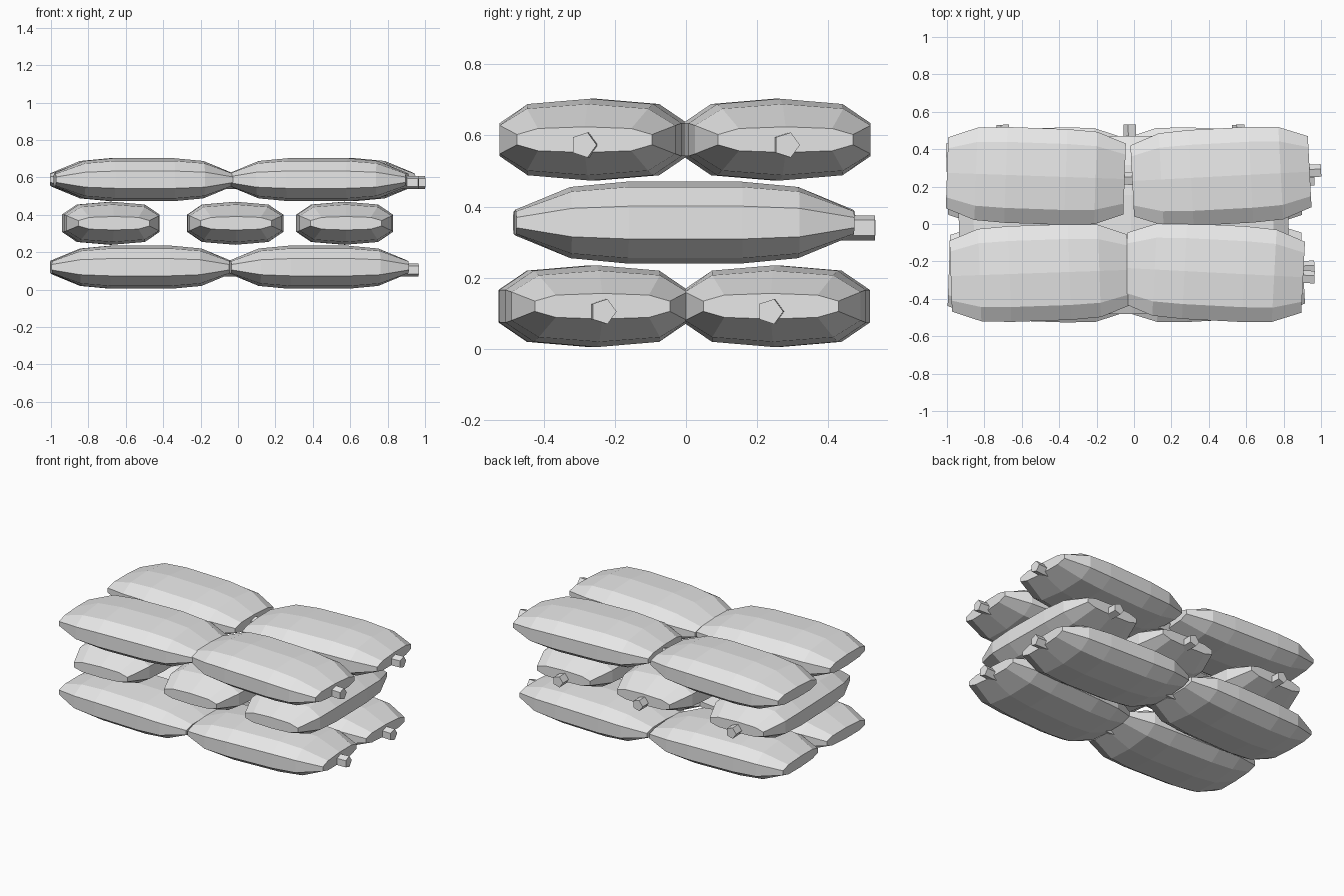
import bpy
import bmesh
from math import radians, cos, sin, pi
from mathutils import Matrix

cube = bpy.data.objects.get("Cube")
if cube:
    bpy.data.objects.remove(cube, do_unlink=True)

cloth = bpy.data.materials.new("pale_grey_cloth")
cloth.use_nodes = True
cloth.diffuse_color = (0.8, 0.8, 0.8, 1)
cloth.node_tree.nodes["Principled BSDF"].inputs["Base Color"].default_value = (0.8, 0.8, 0.8, 1)

# Ten-sided pillow cross-section, in units of half width and half height
SECTION = [(1, -.4), (1, .4), (.69, .87), (0, 1), (-.69, .87),
           (-1, .4), (-1, -.4), (-.69, -.87), (0, -1), (.69, -.87)]
# Stations along half a bag: position, half width, half height
STATIONS = [(.475, .19, .036), (.32, .247, .1), (.16, .256, .115)]


def loft(bm, rings):
    """Skin a closed solid over a list of rings of points along x."""
    loops = [[bm.verts.new(p) for p in ring] for ring in rings]
    for a, b in zip(loops, loops[1:]):
        for i in range(len(a)):
            j = (i + 1) % len(a)
            bm.faces.new((a[i], a[j], b[j], b[i]))
    bm.faces.new(loops[0][::-1])
    bm.faces.new(loops[-1])


def make_bag_mesh():
    bm = bmesh.new()
    # Stuffed body, mirrored about its middle
    stations = [(-x, w, h) for x, w, h in STATIONS] + STATIONS[::-1]
    loft(bm, [[(x, w * u, h * v) for u, v in SECTION] for x, w, h in stations])
    # Five-sided tied neck
    angles = [2 * pi * i / 5 for i in range(5)]
    loft(bm, [[(x, .037 * cos(a), .037 * sin(a) - .015) for a in angles]
              for x in (.44, .536)])
    bmesh.ops.recalc_face_normals(bm, faces=bm.faces[:])
    mesh = bpy.data.meshes.new("sandbag")
    bm.to_mesh(mesh)
    bm.free()
    mesh.materials.append(cloth)
    return mesh


bag_mesh = make_bag_mesh()

# Each layer: name, height, then bags as name, x, y, turn in degrees
LAYERS = [
    ("bottom", .12, [("back_left", .43, .255, -2), ("back_right", -.525, .255, 2),
                     ("front_left", .43, -.26, 3), ("front_right", -.515, -.265, -2)]),
    ("middle", .355, [("left", .57, -.005, 91), ("centre", -.015, -.005, 90.5),
                      ("right", -.68, -.005, 92)]),
    ("top", .588, [("back_left", .465, .255, 3), ("back_right", -.525, .257, -2),
                   ("front_left", .43, -.26, -3), ("front_right", -.505, -.262, 2)]),
]
for layer, z, bags in LAYERS:
    for name, x, y, turn in bags:
        bag = bpy.data.objects.new(f"{layer}_sandbag_{name}", bag_mesh)
        bag.matrix_world = Matrix.Translation((x, y, z)) @ Matrix.Rotation(radians(turn), 4, "Z")
        bpy.context.collection.objects.link(bag)
